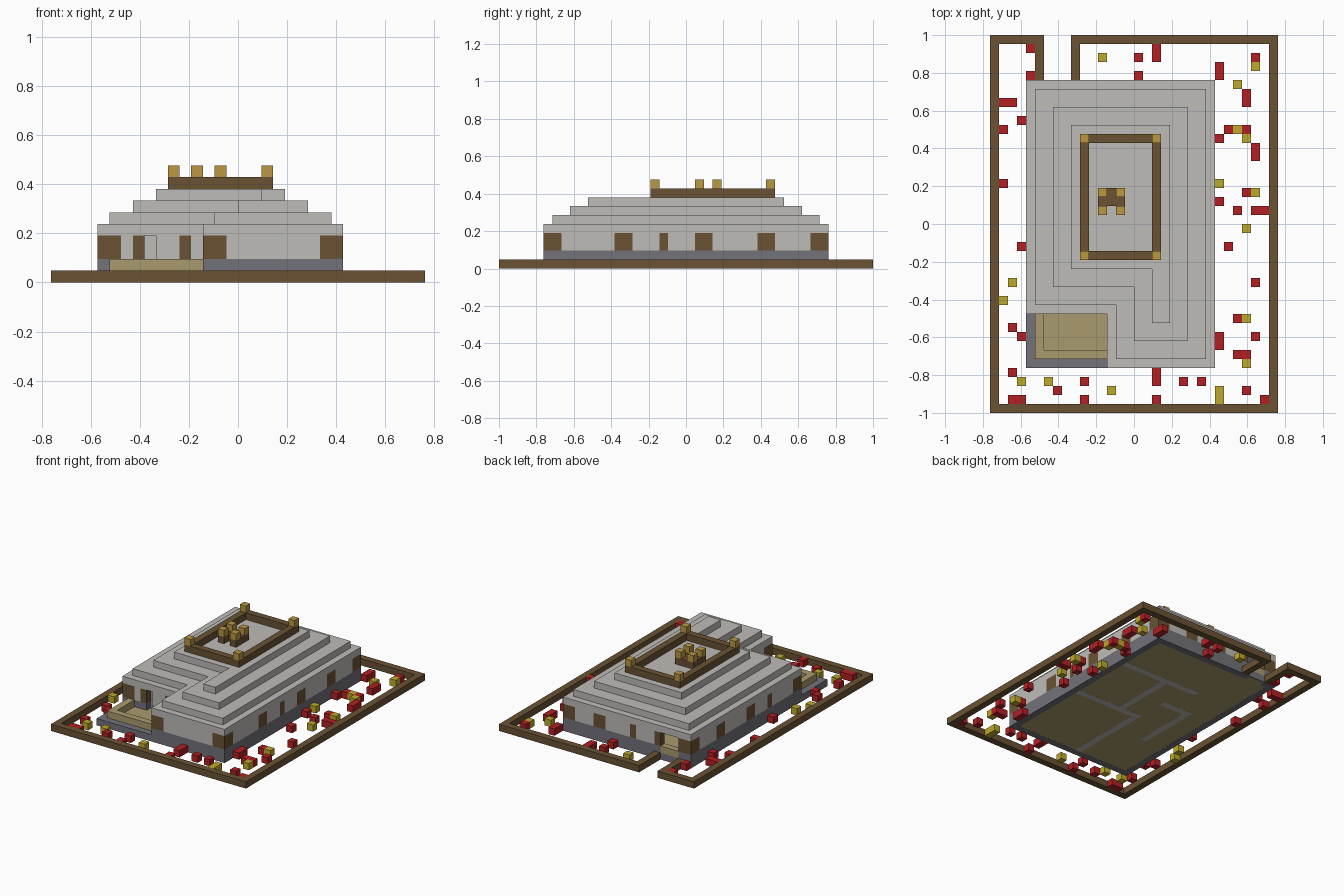
import bpy
import bmesh

cube = bpy.data.objects.get("Cube")
if cube:
    bpy.data.objects.remove(cube, do_unlink=True)

# Everything sits on a block grid
CELLS_X, CELLS_Y = 32, 42
CELL = 2 / CELLS_Y


def point(i, j, k):
    return ((i - CELLS_X / 2) * CELL, (j - CELLS_Y / 2) * CELL, k * CELL)


def material(name, red, green, blue):
    def linear(c):
        c /= 255
        return c / 12.92 if c < 0.04 else ((c + 0.055) / 1.055) ** 2.4
    colour = (linear(red), linear(green), linear(blue), 1)
    mat = bpy.data.materials.new(name)
    mat.use_nodes = True
    mat.diffuse_color = colour
    mat.node_tree.nodes["Principled BSDF"].inputs["Base Color"].default_value = colour
    return mat


STONE = material("light_stone", 190, 188, 184)
BASE = material("dark_stone", 115, 114, 122)
WOOD = material("dark_wood", 106, 82, 51)
PLANK = material("pale_planks", 170, 155, 110)
GOLD = material("golden_block", 186, 151, 66)
RED = material("red_flower", 178, 32, 36)
YELLOW = material("yellow_flower", 190, 170, 45)


def finish(name, bm, mat):
    bmesh.ops.recalc_face_normals(bm, faces=bm.faces)
    mesh = bpy.data.meshes.new(name)
    bm.to_mesh(mesh)
    bm.free()
    mesh.materials.append(mat)
    obj = bpy.data.objects.new(name, mesh)
    bpy.context.collection.objects.link(obj)
    return obj


def prism(bm, outline, low, high):
    """Extrude a grid outline between two levels."""
    face = bm.faces.new([bm.verts.new(point(i, j, low)) for i, j in outline])
    top = bmesh.ops.extrude_face_region(bm, geom=[face])["geom"]
    verts = [g for g in top if isinstance(g, bmesh.types.BMVert)]
    bmesh.ops.translate(bm, verts=verts, vec=(0, 0, (high - low) * CELL))


def boxes(name, mat, rects, low, high):
    """Several boxes, each given as (x start, x end, y start, y end)."""
    bm = bmesh.new()
    for a, b, c, d in rects:
        prism(bm, [(a, c), (b, c), (b, d), (a, d)], low, high)
    return finish(name, bm, mat)


def frame(a, b, c, d):
    """Four one-cell bars around a rectangle."""
    return [(a, b, c, c + 1), (a, b, d - 1, d),
            (a, a + 1, c + 1, d - 1), (b - 1, b, c + 1, d - 1)]


def cells(spots):
    return [(i, i + 1, j, j + 1) for i, j in spots]


# House extents and the inner corner of its front notch
X0, X1, Y0, Y1 = 4, 25, 5, 37
NX, NY = 13, 11


def notched(inset):
    return [(NX + inset, Y0 + inset), (X1 - inset, Y0 + inset),
            (X1 - inset, Y1 - inset), (X0 + inset, Y1 - inset),
            (X0 + inset, NY + inset), (NX + inset, NY + inset)]


# Garden fence with a gap and two short returns at the back
front, back, left, right = frame(0, CELLS_X, 0, CELLS_Y)
boxes("garden_fence", WOOD,
      [front, left, right, (0, 6, 41, 42), (9, CELLS_X, 41, 42),
       (5, 6, Y1, 41), (9, 10, Y1, 41)], 0, 1)

# Foundation, floor and the inner wall footings
boxes("foundation", BASE, frame(X0, X1, Y0, Y1), 0, 1)
boxes("floor", PLANK, [(X0 + 1, X1 - 1, Y0 + 1, Y1 - 1)], 0.01, 1)
boxes("inner_footings", STONE,
      [(13, 14, 6, 19), (14, 24, 18, 19), (11, 24, 28, 29),
       (16, 17, 19, 28), (8, 9, 14, 24), (9, 13, 23, 24)], 0, 0.5)
boxes("porch_rail", PLANK, [(5, NX, 6, 7), (5, 6, 7, NY)], 1, 2)

# Outer walls: lower course, stone panels and wooden posts
CORNER = 2


def wall_run(name, along_x, line, start, end, posts, openings=()):
    def rect(a, b):
        return (a, b, line, line + 1) if along_x else (line, line + 1, a, b)
    panels, at = [], start
    for a, b in sorted(list(posts) + list(openings)):
        if a > at:
            panels.append(rect(at, a))
        at = b
    if at < end:
        panels.append(rect(at, end))
    boxes(name + "_panels", STONE, panels, 2, 4)
    boxes(name + "_posts", WOOD, [rect(a, b) for a, b in posts], 2, 4)
    course, at = [], start
    for a, b in openings:
        course.append(rect(at, a))
        at = b
    course.append(rect(at, end))
    boxes(name + "_course", BASE, course, 1, 2)


side_posts = [(13, 15), (18, 19), (22, 24), (29, 31), (35, 36)]
wall_run("front_wall", True, Y0, NX, X1, [(13, 15), (23, 25)])
wall_run("porch_wall", True, NY, X0, NX, [(4, 6), (7, 8), (11, 12)], [(8, 9)])
wall_run("porch_side_wall", False, NX, Y0 + 1, NY + 1, [(6, 7)])
wall_run("left_wall", False, X1 - 1, Y0 + 1, Y1 - 1, [(6, 7)] + side_posts)
wall_run("right_wall", False, X0, NY + 1, Y1 - 1, [(12, 13)] + side_posts[1:])
wall_run("back_wall", True, Y1 - 1, X0, X1,
         [(4, 6), (9, 10), (13, 14), (18, 20), (23, 25)], [(6, 9)])
boxes("entry_recess", STONE, [(8, 9, NY + 1, NY + 2)], 1, 4)
boxes("back_doorstep", PLANK, [(6, 9, Y1 - 1, Y1)], 0, 2)

# Stepped roof
for step, inset in enumerate((0, 1, 3, 5)):
    bm = bmesh.new()
    prism(bm, notched(inset), 4 + step, 5 + step)
    finish("roof_step_%d" % (step + 1), bm, STONE)

# Roof terrace: wooden frame, centre piece and golden blocks
boxes("terrace_frame", WOOD, frame(10, 19, 17, 31), 8, 9)
centre_corners = [(i, j) for i in (12, 14) for j in (22, 24)]
boxes("terrace_centre", WOOD,
      [(12, 15, 23, 24), (13, 14, 24, 25)] + cells(centre_corners), 8, 9)
frame_corners = [(i, j) for i in (10, 18) for j in (17, 30)]
boxes("golden_blocks", GOLD, cells(frame_corners + centre_corners), 9, 10)

# Flowers scattered around the garden
red_left = [(4, 40), (4, 37), (1, 34), (2, 34), (3, 32), (1, 31), (1, 25),
            (3, 18), (2, 9), (3, 8), (2, 4), (2, 1), (3, 1)]
red_front = [(7, 2), (10, 3), (10, 1), (18, 3), (18, 4), (18, 1), (21, 3),
             (23, 3), (28, 2), (30, 1)]
red_right = [(27, 6), (28, 6), (25, 7), (25, 8), (29, 8), (27, 10), (29, 14),
             (26, 18), (27, 22), (29, 22), (30, 22), (25, 23), (28, 24),
             (29, 28), (29, 29), (25, 30), (26, 31), (28, 31), (28, 34),
             (28, 35), (25, 37), (25, 38), (29, 39)]
red_back = [(16, 39), (16, 37), (18, 39), (18, 40)]
yellow = [(12, 39), (29, 38), (27, 36), (27, 31), (28, 30), (25, 25), (29, 24),
          (28, 20), (28, 10), (28, 5), (25, 1), (25, 2), (13, 2), (6, 3),
          (3, 3), (1, 12), (2, 14)]
boxes("red_flowers", RED, cells(red_left + red_front + red_right + red_back), 0, 1)
boxes("yellow_flowers", YELLOW, cells(yellow), 0, 1)
